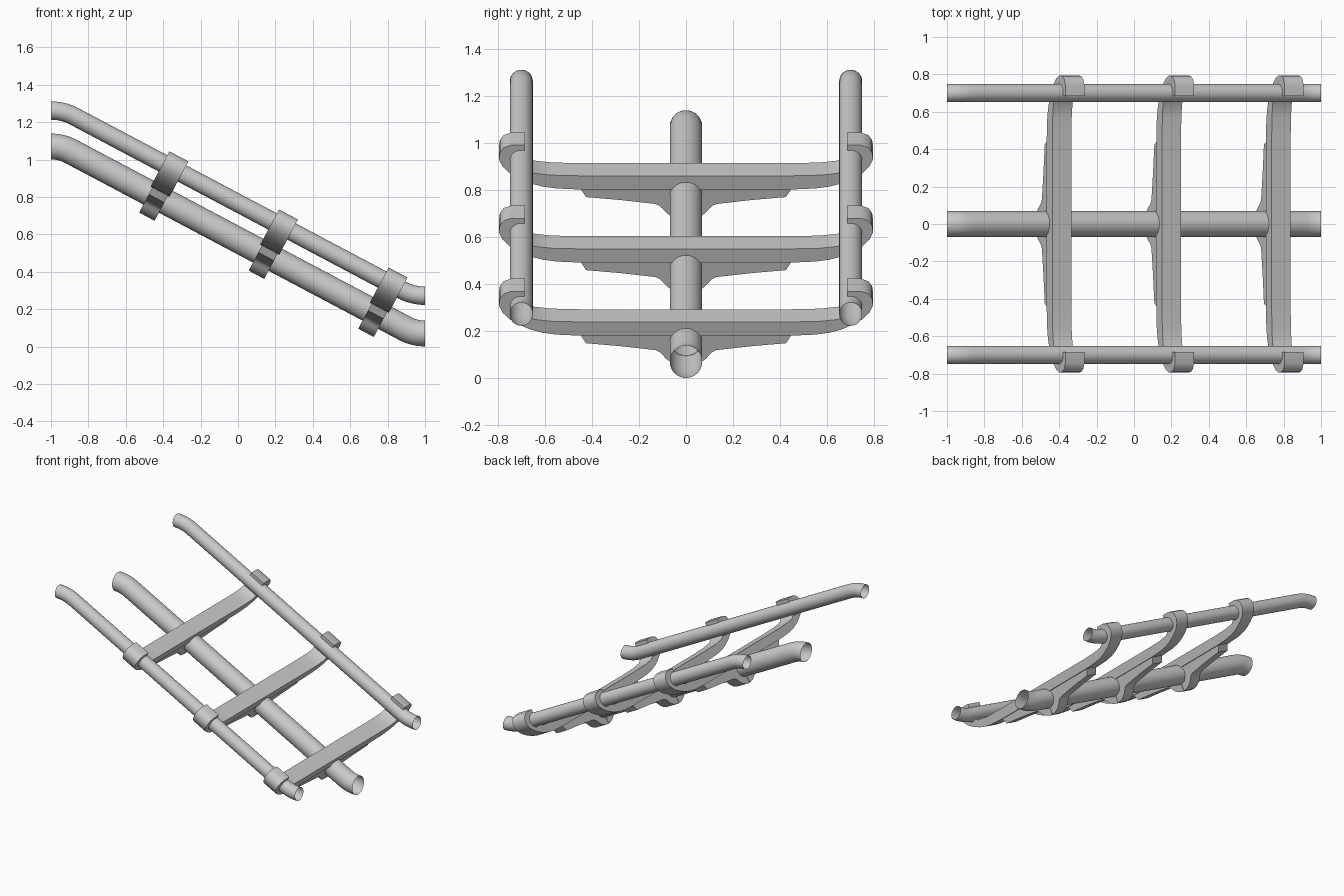
import bpy, bmesh
from math import sin, cos, radians, pi, atan2
from mathutils import Vector

if "Cube" in bpy.data.objects:
    bpy.data.objects.remove(bpy.data.objects["Cube"])

SLOPE = atan2(0.53, 1.0)                              # descent angle of the rails
ALONG = Vector((cos(SLOPE), 0, -sin(SLOPE)))          # down the slope
UP = Vector((sin(SLOPE), 0, cos(SLOPE)))              # square to the slope
SIDE = Vector((0, 1, 0))


def finish(name, bm):
    bmesh.ops.recalc_face_normals(bm, faces=bm.faces)
    mesh = bpy.data.meshes.new(name)
    bm.to_mesh(mesh)
    bm.free()
    ob = bpy.data.objects.new(name, mesh)
    bpy.context.collection.objects.link(ob)
    bpy.ops.object.select_all(action='DESELECT')
    ob.select_set(True)
    bpy.context.view_layer.objects.active = ob
    bpy.ops.object.shade_smooth_by_angle(angle=radians(35))
    return ob


def tube(name, y, z_mid, z_top, radius, sides=32, steps=8):
    """Open pipe: level end, bend, straight slope, bend, level end."""
    t_cross = (z_top - z_mid) / 0.53                  # where level and slope lines meet
    t = 1 - t_cross
    bend = t / math_tan_half
    half = []
    for i in range(steps + 1):
        a = SLOPE * i / steps
        half.append((-1 + bend * sin(a), z_top - bend * (1 - cos(a)), a))
    path = half + [(-x, 2 * z_mid - z, a) for x, z, a in reversed(half)]
    bm = bmesh.new()
    rings = []
    for x, z, a in path:
        n = Vector((sin(a), 0, cos(a)))
        rings.append([bm.verts.new(Vector((x, y, z)) + radius *
                      (SIDE * cos(2 * pi * k / sides) + n * sin(2 * pi * k / sides)))
                      for k in range(sides)])
    for r, s in zip(rings, rings[1:]):
        for k in range(sides):
            j = (k + 1) % sides
            bm.faces.new((r[k], r[j], s[j], s[k]))
    return finish(name, bm)


math_tan_half = sin(SLOPE / 2) / cos(SLOPE / 2)


def plate(name, half, origin, width):
    """Mirror a half outline in y and extrude it along the slope."""
    outline = half + [(-y, n) for y, n in reversed(half)]
    bm = bmesh.new()
    vs = [bm.verts.new(origin + SIDE * y + UP * n - ALONG * width / 2) for y, n in outline]
    face = bm.faces.new(vs)
    ext = bmesh.ops.extrude_face_region(bm, geom=[face])
    bmesh.ops.translate(bm, vec=ALONG * width,
                        verts=[v for v in ext['geom'] if isinstance(v, bmesh.types.BMVert)])
    return finish(name, bm)


def arc(cy, cn, r, start, end, count):
    return [(cy + r * cos(radians(start + (end - start) * i / count)),
             cn + r * sin(radians(start + (end - start) * i / count))) for i in range(count + 1)]


# Pipes
tube("centre_pipe", 0, 0.57, 1.07, 0.069)
for label, y in (("left", -0.70), ("right", 0.70)):
    tube(label + "_rail", y, 0.767, 1.262, 0.049)

# Crossbar outline: underside, hook around the rail, top of the bar
crossbar = [(0.01, 0.033), (0.45, 0.034), (0.55, 0.039), (0.61, 0.048), (0.66, 0.063),
            (0.71, 0.087), (0.75, 0.113), (0.78, 0.145), (0.795, 0.18), (0.791, 0.212),
            (0.775, 0.235), (0.745, 0.247), (0.685, 0.247)]
crossbar += arc(0.70, 0.172, 0.049, 107, -125, 16)
crossbar += [(0.645, 0.112), (0.57, 0.103), (0.45, 0.10), (0.01, 0.10)]
crossbar = crossbar[::-1]

# Gusset outline with the saddle that wraps under the centre pipe
gusset = arc(0, 0, 0.067, -89, 29, 12) + [(0.45, 0.035), (0.425, -0.008), (0.28, -0.022),
                                         (0.13, -0.041), (0.112, -0.05)]
gusset += arc(0, 0, 0.118, -32, -89, 8)

# Three brackets spaced down the slope
for i in range(3):
    x = -0.432 + 0.586 * i
    base = Vector((x, 0, 0.57 - 0.53 * x))
    plate(f"crossbar_{i + 1}", crossbar, base, 0.115)
    # closed in two mirrored halves so the pipe stays clear
    bm_half = gusset
    for tag, s in (("left", -1), ("right", 1)):
        bm = bmesh.new()
        vs = [bm.verts.new(base + SIDE * y * s + UP * n - ALONG * 0.047) for y, n in bm_half]
        ext = bmesh.ops.extrude_face_region(bm, geom=[bm.faces.new(vs)])
        bmesh.ops.translate(bm, vec=ALONG * 0.094,
                            verts=[v for v in ext['geom'] if isinstance(v, bmesh.types.BMVert)])
        finish(f"saddle_{i + 1}_{tag}", bm)
